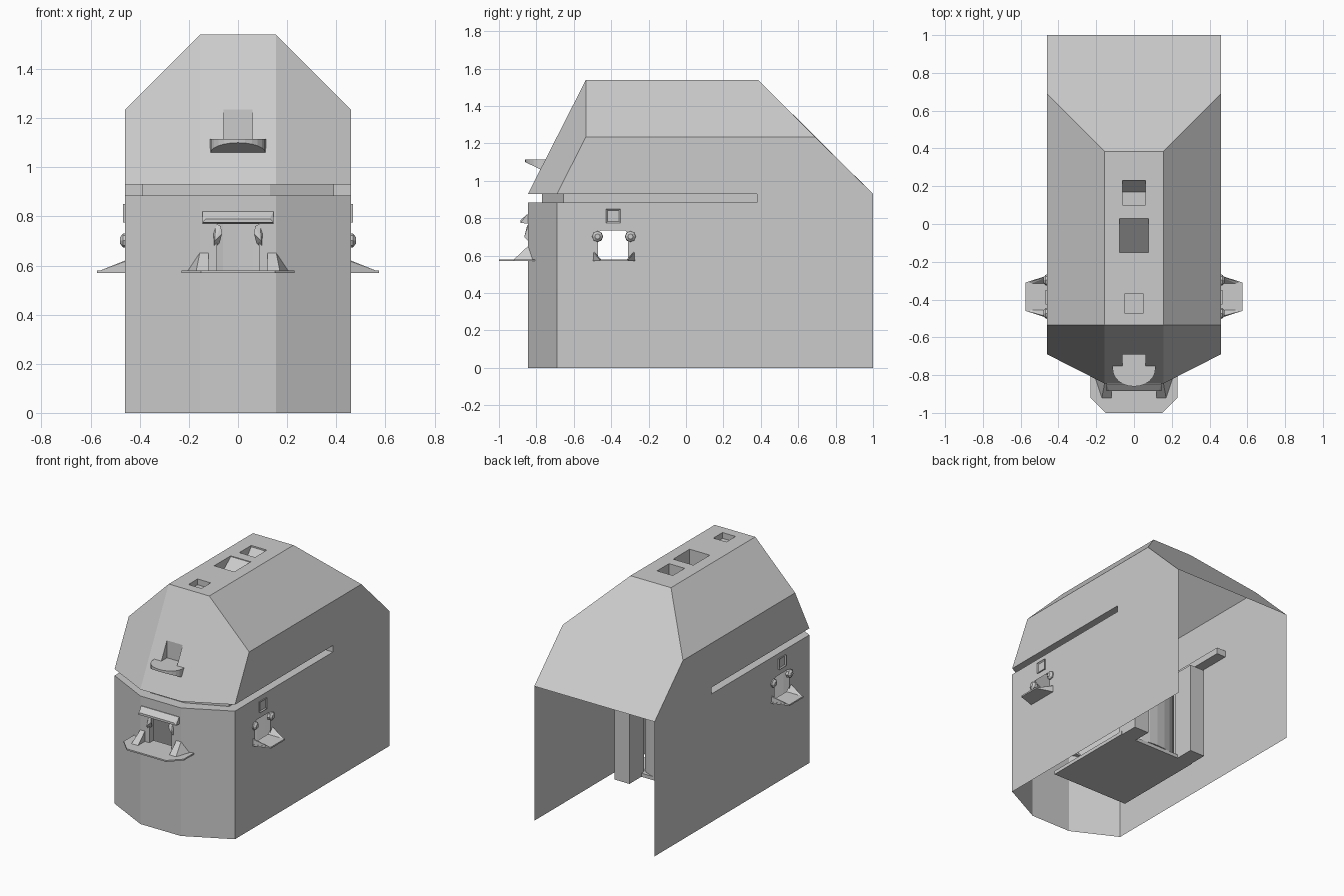
import bpy, bmesh, math
from mathutils import Vector

if "Cube" in bpy.data.objects:
    bpy.data.objects.remove(bpy.data.objects["Cube"])


def finish(name, bm, mirror=False):
    bmesh.ops.recalc_face_normals(bm, faces=bm.faces[:])
    me = bpy.data.meshes.new(name)
    bm.to_mesh(me)
    bm.free()
    ob = bpy.data.objects.new(name, me)
    bpy.context.collection.objects.link(ob)
    if mirror:
        ob.modifiers.new("mirror", 'MIRROR').use_mirror_merge = False
    return ob


def hull(name, pts, mirror=False):
    bm = bmesh.new()
    vs = [bm.verts.new(p) for p in pts]
    bmesh.ops.convex_hull(bm, input=vs)
    bmesh.ops.dissolve_limit(bm, angle_limit=0.02, verts=bm.verts[:], edges=bm.edges[:])
    return finish(name, bm, mirror)


def prism(name, pts, axis, a, b, mirror=False):
    """Extrude a 2D outline along an axis from a to b."""
    def at(p, t):
        q = list(p)
        q.insert(axis, t)
        return q
    bm = bmesh.new()
    f = bm.faces.new([bm.verts.new(at(p, a)) for p in pts])
    r = bmesh.ops.extrude_face_region(bm, geom=[f])
    off = Vector((0, 0, 0))
    off[axis] = b - a
    bmesh.ops.translate(bm, vec=off, verts=[v for v in r["geom"] if isinstance(v, bmesh.types.BMVert)])
    return finish(name, bm, mirror)


def box(name, x0, x1, y0, y1, z0, z1, mirror=False):
    return prism(name, [(x0, y0), (x1, y0), (x1, y1), (x0, y1)], 2, z0, z1, mirror)


# Faceted outer shell
W, N, GZ, KZ, TZ = 0.46, 0.155, 0.93, 1.235, 1.54
pts = []
for s in (-1, 1):
    for z in (0, GZ):
        pts += [(s * W, 1, z), (s * W, -0.69, z), (s * N, -0.845, z)]
    pts += [(s * W, -0.535, KZ), (s * W, 0.69, KZ), (s * N, -0.535, TZ), (s * N, 0.385, TZ)]
shell = hull("outer_shell", pts)

# Cutters: wraparound groove, roof pockets, windows
cutters = [
    prism("groove_cutter", [(0.7, 0.38), (0.7, -1.1), (-0.7, -1.1), (-0.7, 0.38), (-0.39, 0.38),
                            (-0.39, -0.655), (-0.13, -0.77), (0.13, -0.77), (0.39, -0.655), (0.39, 0.38)],
          2, 0.885, 0.93),
    box("roof_pocket_front", -0.05, 0.05, -0.47, -0.37, 1.5, 1.7),
    prism("roof_pocket_middle", [(-0.15, 1.7), (-0.15, 1.38), (0.03, 1.535), (0.03, 1.7)], 0, -0.077, 0.077),
    prism("roof_pocket_rear", [(0.1, 1.7), (0.1, 1.46), (0.17, 1.46), (0.23, 1.53), (0.23, 1.7)], 0, -0.06, 0.06),
    box("brow_pocket", -0.06, 0.06, -1.1, -0.69, 1.115, 1.3),
    prism("side_window", [(-0.47, 0.575), (-0.31, 0.575), (-0.31, 0.72), (-0.325, 0.735),
                          (-0.455, 0.735), (-0.47, 0.72)], 0, -0.8, 0.8),
    prism("front_window", [(-0.085, 0.58), (0.085, 0.58), (0.085, 0.77), (-0.085, 0.77)], 1, -1.1, -0.8),
]
bpy.context.view_layer.objects.active = shell
for c in cutters:
    m = shell.modifiers.new("cut", 'BOOLEAN')
    m.object, m.operation, m.solver = c, 'DIFFERENCE', 'EXACT'
    bpy.ops.object.modifier_apply(modifier=m.name)
    bpy.data.objects.remove(c)

# Open the back, the bottom and the window tunnels
bm = bmesh.new()
bm.from_mesh(shell.data)
gone = []
for f in bm.faces:
    c = f.calc_center_median()
    vs = [v.co for v in f.verts]
    back = all(v.y > 0.999 for v in vs)
    bottom = all(v.z < 0.001 for v in vs)
    tunnel = abs(f.normal.x) < 0.1 and all(-0.48 < v.y < -0.3 and 0.57 < v.z < 0.74 for v in vs)
    plug = all(abs(v.y + 0.8) < 0.002 for v in vs) and c.z < 0.8
    if back or bottom or tunnel or plug:
        gone.append(f)
bmesh.ops.delete(bm, geom=gone, context='FACES')
bm.to_mesh(shell.data)
bm.free()

# Half-round brow below the upper opening
brow = []
for i in range(13):
    a = math.pi * i / 12
    x, s = 0.113 * math.cos(a), math.sin(a)
    y = -0.77 - 0.09 * s
    brow += [(x, y, 1.115), (x, y, 1.057 + 0.043 * s)]
brow += [(s * 0.113, -0.745, z) for s in (-1, 1) for z in (1.057, 1.115)]
hull("brow_ledge", brow)

# Front window canopy, shelf, brackets and side knobs
hull("front_canopy", [(s * x, y, z) for s in (-1, 1) for x, y, z in
                      ((0.145, -0.84, 0.77), (0.145, -0.84, 0.82), (0.145, -0.85, 0.82),
                       (0.13, -0.885, 0.79), (0.145, -0.885, 0.775))])
prism("front_shelf", [(-0.15, -1), (0.15, -1), (0.23, -0.92), (0.23, -0.8), (-0.23, -0.8), (-0.23, -0.92)],
      2, 0.57, 0.58)
hull("front_bracket", [(0.12, -0.84, 0.655), (0.155, -0.84, 0.655), (0.12, -0.84, 0.58), (0.21, -0.8, 0.58),
                       (0.12, -0.92, 0.58), (0.17, -0.92, 0.58)], True)
hull("front_jamb", [(0.07, -0.85, 0.76), (0.09, -0.84, 0.77), (0.065, -0.855, 0.73), (0.095, -0.865, 0.70),
                    (0.075, -0.83, 0.69), (0.1, -0.835, 0.67), (0.1, -0.84, 0.74)], True)

# Side shelves with end brackets
prism("side_shelf", [(0.45, -0.5), (0.575, -0.46), (0.575, -0.31), (0.45, -0.27)], 2, 0.57, 0.58, True)
for tag, s in (("front", -1), ("rear", 1)):
    Y = lambda d: -0.385 + s * d
    hull("side_bracket_" + tag, [(0.45, Y(0.113), 0.575), (0.45, Y(0.065), 0.575), (0.45, Y(0.113), 0.62),
                                 (0.46, Y(0.105), 0.62), (0.56, Y(0.078), 0.58), (0.54, Y(0.07), 0.58)], True)
    # Faceted knobs at the window edges
    ring = []
    for i in range(8):
        a = math.tau * i / 8
        for x, r in ((0.45, 0.03), (0.468, 0.028), (0.48, 0.014)):
            ring.append((x, Y(0.088) + r * math.cos(a), 0.702 + r * math.sin(a)))
    hull("window_knob_" + tag, ring, True)

# Small square port above each side window
bm = bmesh.new()
f = bm.faces.new([bm.verts.new((0.468, y, z)) for y, z in
                  ((-0.427, 0.775), (-0.35, 0.775), (-0.35, 0.85), (-0.427, 0.85))])
r = bmesh.ops.extrude_edge_only(bm, edges=f.edges[:])
bmesh.ops.translate(bm, vec=(-0.02, 0, 0), verts=[v for v in r["geom"] if isinstance(v, bmesh.types.BMVert)])
bmesh.ops.inset_individual(bm, faces=[f], thickness=0.011)
bmesh.ops.translate(bm, vec=(-0.007, 0, 0), verts=f.verts[:])
finish("side_port", bm, True)

# Inner seat: base plate, rear posts and curved backrest
box("base_plate", -0.3, 0.3, -0.45, 0.23, 0.085, 0.11)
box("rear_post", 0.18, 0.295, 0.2, 0.36, 0.085, 0.73, True)
arc = [(0.2 * math.cos(a), 0.15 + 0.09 * math.sin(a)) for a in [math.pi * i / 10 for i in range(11)]]
prism("backrest", arc + [(x, y - 0.03) for x, y in reversed(arc)], 2, 0.11, 0.77)
